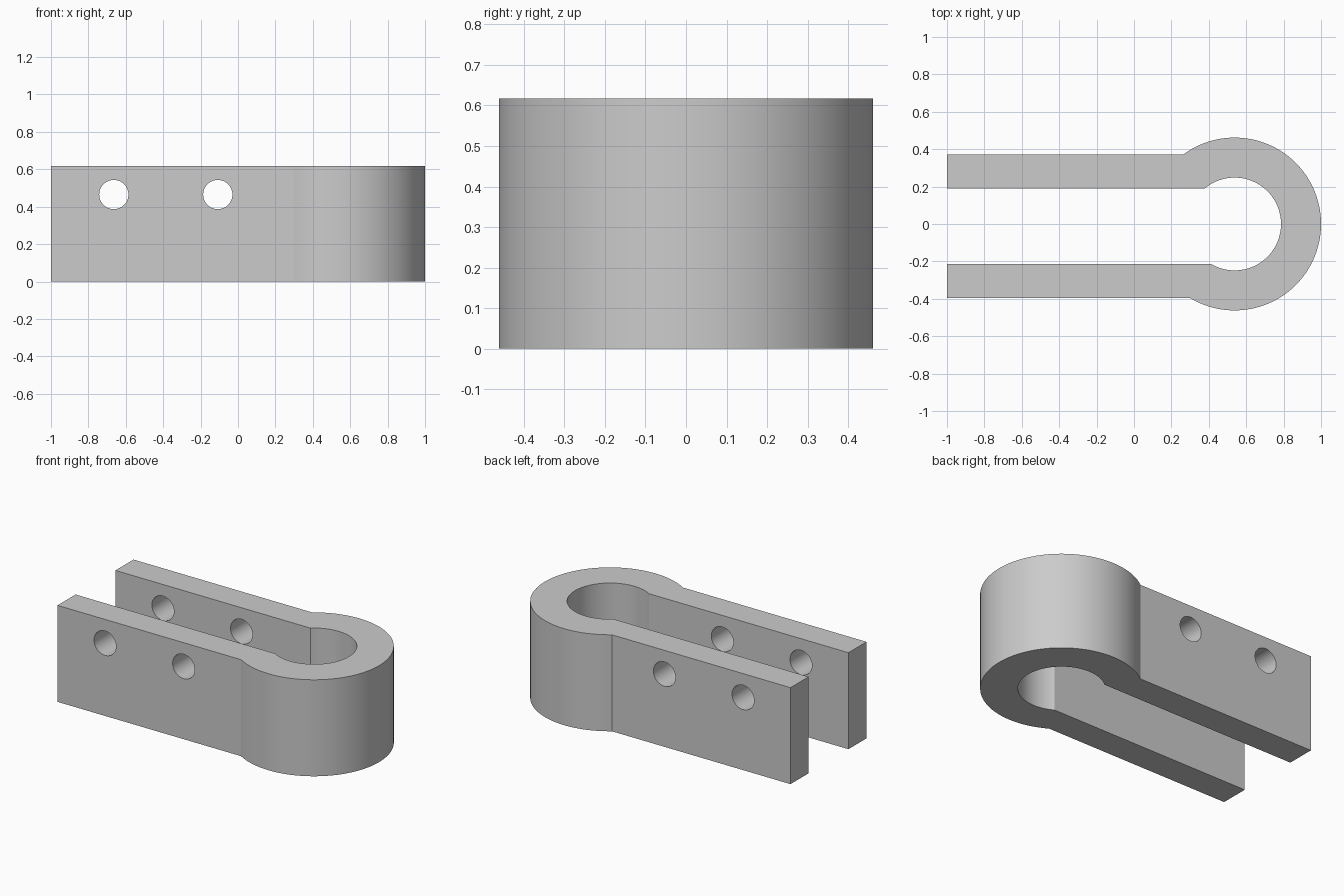
import bpy, bmesh, math
from mathutils import Matrix

cube = bpy.data.objects.get("Cube")
if cube:
    bpy.data.objects.remove(cube, do_unlink=True)

HEIGHT = 0.617
CENTRE_X = 0.538
OUTER_R, INNER_R = 0.462, 0.248
BACK_OUT, BACK_IN = 0.372, 0.19       # back arm faces
FRONT_OUT, FRONT_IN = -0.395, -0.213  # front arm faces
HOLE_R, HOLE_Z = 0.078, 0.465

grey = bpy.data.materials.new("grey")
grey.use_nodes = True
colour = (0.6, 0.6, 0.6, 1)
grey.diffuse_color = colour
grey.node_tree.nodes["Principled BSDF"].inputs["Base Color"].default_value = colour


def make_object(name, bm):
    bmesh.ops.recalc_face_normals(bm, faces=bm.faces)
    mesh = bpy.data.meshes.new(name)
    bm.to_mesh(mesh)
    bm.free()
    mesh.materials.append(grey)
    obj = bpy.data.objects.new(name, mesh)
    bpy.context.collection.objects.link(obj)
    return obj


def arc(radius, y_start, y_end, steps=96):
    """Arc round the +x side, between the two arm faces at y_start and y_end."""
    def angle(y):
        return math.copysign(math.pi - math.asin(abs(y) / radius), y)
    a, b = angle(y_start), angle(y_end)
    return [(CENTRE_X + radius * math.cos(a + (b - a) * i / steps),
             radius * math.sin(a + (b - a) * i / steps)) for i in range(steps + 1)]


# Clamp outline: two arms joined by an open ring
outline = [(-1, FRONT_OUT)] + arc(OUTER_R, FRONT_OUT, BACK_OUT) + [(-1, BACK_OUT)]
outline += [(-1, BACK_IN)] + arc(INNER_R, BACK_IN, FRONT_IN) + [(-1, FRONT_IN)]
bm = bmesh.new()
base = bm.faces.new([bm.verts.new((x, y, 0)) for x, y in outline])
top = bmesh.ops.extrude_face_region(bm, geom=[base], use_keep_orig=True)["geom"]
bmesh.ops.translate(bm, vec=(0, 0, HEIGHT),
                    verts=[v for v in top if isinstance(v, bmesh.types.BMVert)])
clamp = make_object("clamp_body", bm)

# Bolt holes through both arms
bm = bmesh.new()
for x in (-0.664, -0.108):
    bmesh.ops.create_cone(bm, cap_ends=True, segments=64, radius1=HOLE_R, radius2=HOLE_R, depth=1.2,
                          matrix=Matrix.Translation((x, 0, HOLE_Z)) @ Matrix.Rotation(math.pi / 2, 4, "X"))
cutter = make_object("bolt_hole_cutter", bm)
cut = clamp.modifiers.new("bolt_holes", "BOOLEAN")
cut.operation = "DIFFERENCE"
cut.solver = "EXACT"
cut.object = cutter

# Apply the cut, drop the cutter and shade the curved walls smooth
bpy.ops.object.select_all(action="DESELECT")
clamp.select_set(True)
bpy.context.view_layer.objects.active = clamp
bpy.ops.object.modifier_apply(modifier=cut.name)
bpy.data.objects.remove(cutter, do_unlink=True)
bpy.ops.object.shade_smooth_by_angle(angle=math.radians(20))
